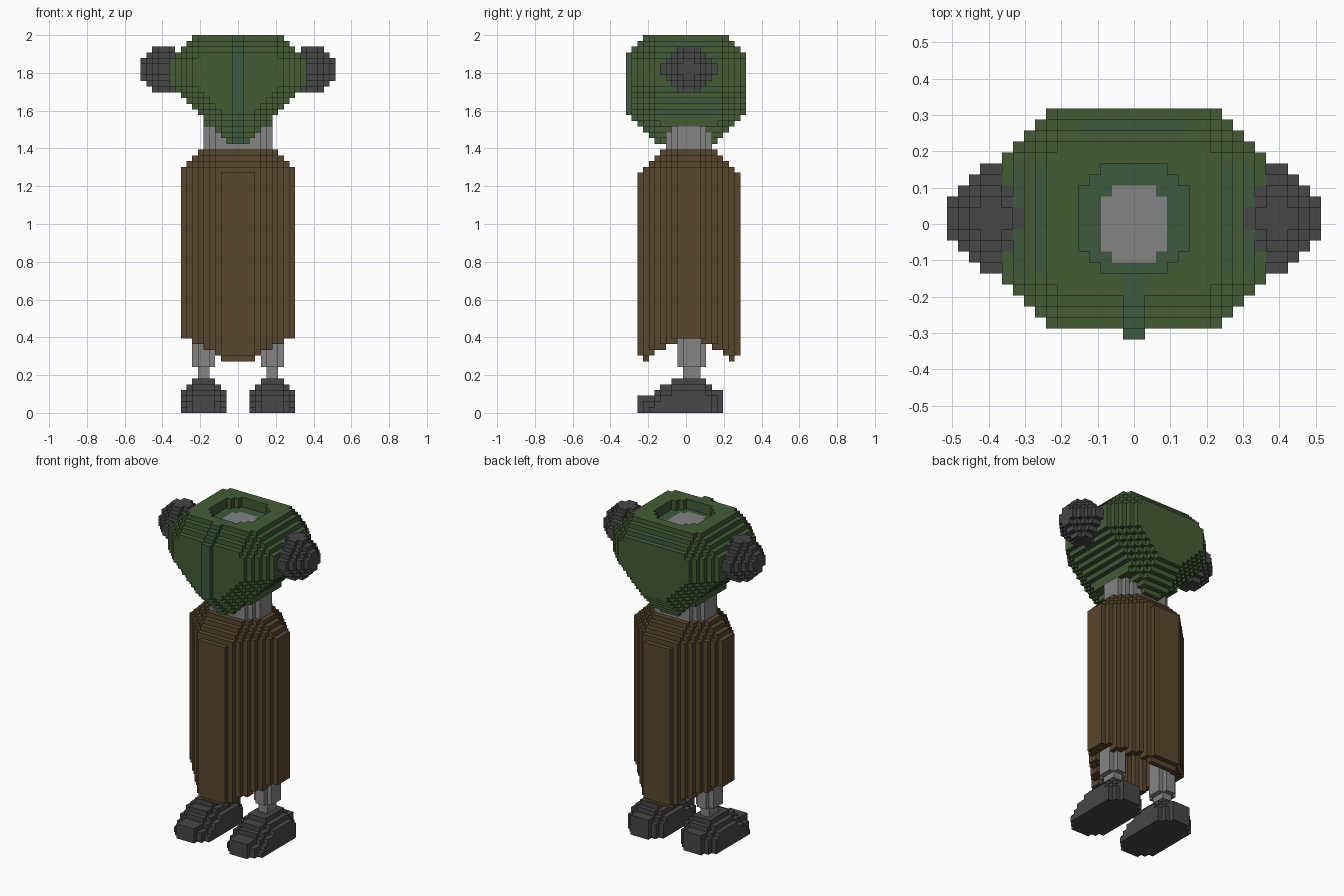
import bpy

if "Cube" in bpy.data.objects:
    bpy.data.objects.remove(bpy.data.objects["Cube"], do_unlink=True)

S = 2 / 66  # block size


def material(name, rgb):
    lin = [((c / 255 + 0.055) / 1.055) ** 2.4 for c in rgb] + [1.0]
    m = bpy.data.materials.new(name)
    m.use_nodes = True
    m.diffuse_color = lin
    m.node_tree.nodes["Principled BSDF"].inputs["Base Color"].default_value = lin
    return m


GREEN = material("jacket green", (67, 92, 53))
TEAL = material("trim teal green", (61, 90, 62))
BROWN = material("skirt brown", (89, 70, 45))
DARK = material("dark grey", (71, 71, 71))
GREY = material("light grey", (133, 133, 133))

# Outward neighbour direction and the matching face corners
SIDES = [
    ((1, 0, 0), ((1, 0, 0), (1, 1, 0), (1, 1, 1), (1, 0, 1))),
    ((-1, 0, 0), ((0, 0, 0), (0, 0, 1), (0, 1, 1), (0, 1, 0))),
    ((0, 1, 0), ((0, 1, 0), (0, 1, 1), (1, 1, 1), (1, 1, 0))),
    ((0, -1, 0), ((0, 0, 0), (1, 0, 0), (1, 0, 1), (0, 0, 1))),
    ((0, 0, 1), ((0, 0, 1), (1, 0, 1), (1, 1, 1), (0, 1, 1))),
    ((0, 0, -1), ((0, 0, 0), (0, 1, 0), (1, 1, 0), (1, 0, 0))),
]


def blocks(name, rule, mats, z0, z1, colour=None):
    """Fill every block whose centre (x, y) and layer k satisfy the rule; keep outer faces."""
    cells = {(i, j, k) for i in range(-18, 18) for j in range(-12, 12)
             for k in range(z0, z1) if rule(i + 0.5, j + 0.5, k)}
    index, verts, faces, slots = {}, [], [], []
    for i, j, k in sorted(cells):
        for (dx, dy, dz), corners in SIDES:
            if (i + dx, j + dy, k + dz) in cells:
                continue
            face = []
            for a, b, c in corners:
                key = (i + a, j + b, k + c)
                if key not in index:
                    index[key] = len(verts)
                    verts.append((key[0] * S, (key[1] + 0.5) * S, key[2] * S))
                face.append(index[key])
            faces.append(face)
            slots.append(colour(i + 0.5, j + 0.5, k) if colour else 0)
    mesh = bpy.data.meshes.new(name)
    mesh.from_pydata(verts, [], faces)
    for m in mats:
        mesh.materials.append(m)
    mesh.polygons.foreach_set("material_index", slots)
    mesh.update()
    ob = bpy.data.objects.new(name, mesh)
    bpy.context.collection.objects.link(ob)
    return ob


# Faceted round hands at the shoulders
def hand(x, y, k):
    dx, dy, dz = abs(abs(x) - 13), abs(y), abs(k - 59.5)
    return (dx < 4 and dy < 5 and dz < 4 and max(dx + dy, dx + dz, dy + dz) <= 5
            and dx + dy + dz <= 6)


# Jacket: chamfered block tapering to a V at the bottom
def depth(k):
    return min(9.5, 9.5 - (k - 62), 9.5 - (52 - k))


def neck_core(x, y):
    return abs(x) < 3 and -4 < y < 3 and abs(x) + abs(y + 0.5) < 5.5


def neck_hole(x, y, k):
    rim = abs(x) < 5 and abs(y) < 5 and abs(x) + abs(y) < 8 and k >= 64
    return rim or (neck_core(x, y) and k >= 63)


def jacket_body(x, y, k):
    ax, ay = abs(x), abs(y)
    width = min(11.5, 10.5 - (k - 62), 9.5 + (k - 55))
    if k in (50, 51):
        width = 5.5
    corner = min(17, 17 - (k - 61), 17 - (57 - k))
    return 47 <= k < 66 and ax <= width and ay <= depth(k) and ax + ay <= corner


def front_strip(x, y, k):
    return abs(x) < 1 and -depth(k) - 1 <= y < -5 and k >= 47


def jacket(x, y, k):
    if hand(x, y, k) or neck_hole(x, y, k):
        return False
    return jacket_body(x, y, k) or front_strip(x, y, k)


def jacket_colour(x, y, k):
    collar = abs(x) < 5 and abs(y) < 5 and 60 < k < 64
    side_bands = abs(y) < 5 and int(abs(x)) in (6, 8, 10) and k < 65
    back_band = y == 8.5 and abs(x) < 5 and k > 60
    return int(front_strip(x, y, k) or collar or side_bands or back_band)


# Skirt: hollow octagonal shell with sloping top and arched hem
def skirt_solid(x, y, k, inset=0):
    ax, ay = abs(x), abs(y)
    return (ax <= min(9.5, 6.5 + (45 - k)) - inset and
            ay <= min(8.5, 4.5 + (45 - k)) - inset and
            ax + ay <= min(11, 8 + (45 - k)) - inset)


def skirt(x, y, k):
    ax = abs(x)
    hem = 9 + sum(ax > limit for limit in (3, 4, 6, 8))
    if abs(y) > 8:
        hem = max(hem, 10)
    return k >= hem and skirt_solid(x, y, k) and not (k < 42 and skirt_solid(x, y, k, 2))


# Waist
def waist(x, y, k):
    return (abs(x) < 6 and abs(y) < 4 and abs(x) + abs(y) <= 7
            and not jacket_body(x, y, k))


# Legs: thin ankle below a thicker shin
def leg(x, y, k):
    dx, dy = abs(abs(x) - 6), abs(y - 0.5)
    if k < 8:
        return dx < 1 and dy <= 1
    return dx < 2 and dy <= 2 and dx + dy <= 3


# Shoes: long low toe, stepping up and narrowing towards the ankle
def shoe(x, y, k):
    dx = abs(abs(x) - 6)
    if not -9 < y < 6:
        return False
    top = 3 + sum(y > limit for limit in (-6, -5, -3)) - (y > 3) - (y > 4)
    plan = min(3.5, 1.5 + (y + 8.5), 1.5 + (5.5 - y))
    return k < top and dx <= min(plan, 0.5 + top - k)


def one_side(rule, side):
    return lambda x, y, k: x * side > 0 and rule(x, y, k)


blocks("jacket", jacket, [GREEN, TEAL], 47, 66, jacket_colour)
blocks("neck", lambda x, y, k: neck_core(x, y), [GREY], 63, 64)
blocks("waist", waist, [GREY], 46, 53)
blocks("skirt", skirt, [BROWN], 9, 46)
for label, sign in (("left", 1), ("right", -1)):
    blocks(label + "_hand", one_side(hand, sign), [DARK], 54, 66)
    blocks(label + "_leg", one_side(leg, sign), [GREY], 6, 42)
    blocks(label + "_shoe", one_side(shoe, sign), [DARK], 0, 6)
